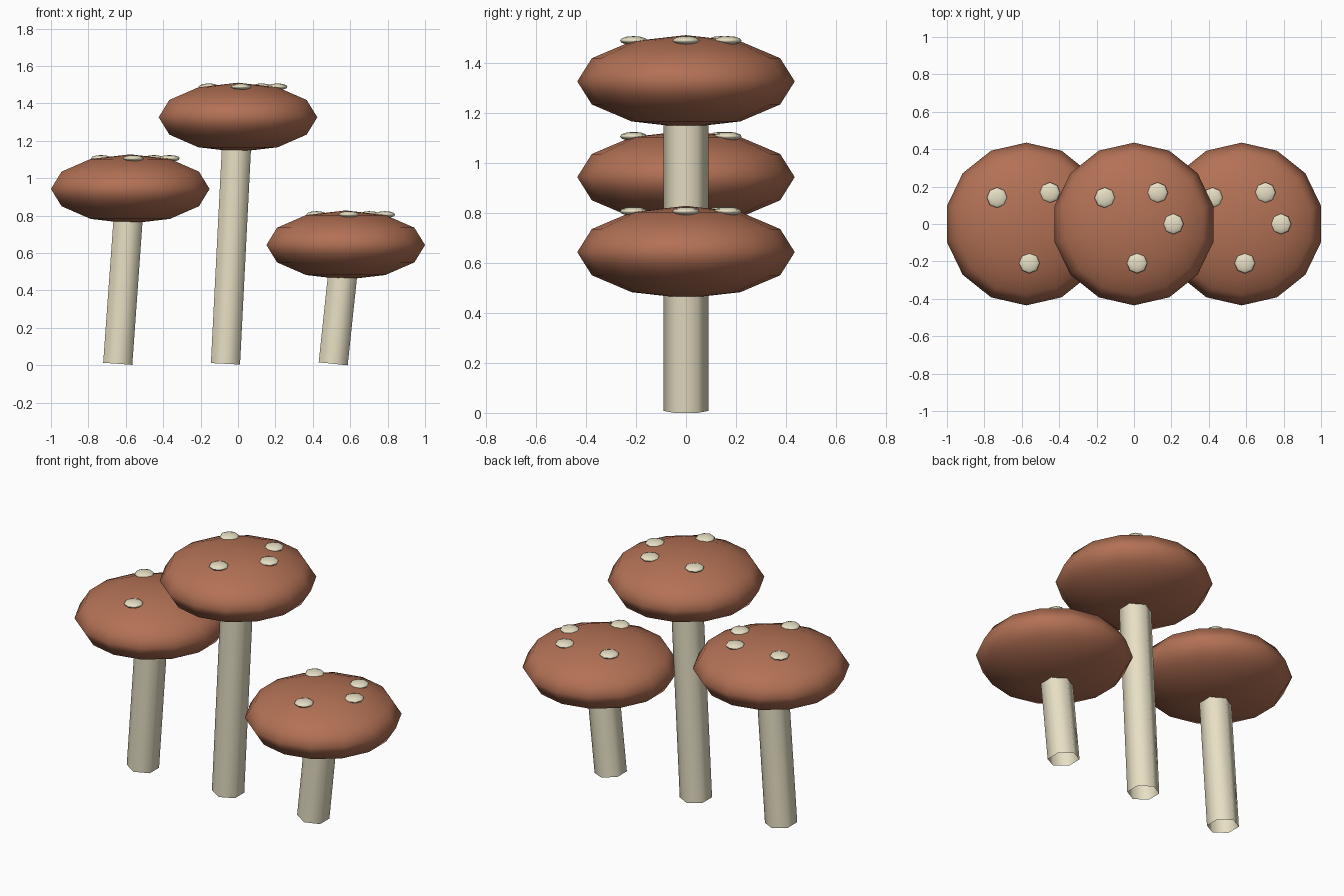
import bpy
from math import atan2, cos, hypot, radians, sin

if "Cube" in bpy.data.objects:
    bpy.data.objects.remove(bpy.data.objects["Cube"])


def material(name, color):
    mat = bpy.data.materials.new(name)
    mat.diffuse_color = (*color, 1)
    mat.use_nodes = True
    mat.node_tree.nodes["Principled BSDF"].inputs["Base Color"].default_value = mat.diffuse_color
    return mat


def finish(name, mat):
    obj = bpy.context.object
    obj.name = name
    obj.data.materials.append(mat)
    bpy.ops.object.shade_smooth()
    return obj


def ellipsoid(name, loc, radius, height, segments, rings, mat):
    bpy.ops.mesh.primitive_uv_sphere_add(segments=segments, ring_count=rings, radius=1, location=loc)
    finish(name, mat).scale = (radius, radius, height)


BROWN = material("cap_brown", (0.45, 0.165, 0.09))
CREAM = material("stem_cream", (0.80, 0.74, 0.55))
SPOT_ANGLES = (0, 53, 138, 274.5)
LEAN, FOOT = 0.067, 0.008


def mushroom(side, x, z):
    # leaning open six-sided stem, running from the ground into the cap centre
    rise = z - FOOT
    bpy.ops.mesh.primitive_cylinder_add(
        vertices=6, radius=0.09, depth=hypot(LEAN, rise), end_fill_type='NOTHING',
        location=(x - LEAN / 2, 0, FOOT + rise / 2), rotation=(0, atan2(LEAN, rise), 0))
    finish(side + "_stem", CREAM)

    # flattened cap
    ellipsoid(side + "_cap", (x, 0, z), 0.435, 0.185, 14, 6, BROWN)

    # raised spots on top of the cap
    for i, deg in enumerate(SPOT_ANGLES):
        a = radians(deg)
        loc = (x + 0.21 * cos(a), 0.21 * sin(a), z + 0.163)
        ellipsoid(f"{side}_spot_{i + 1}", loc, 0.055, 0.018, 8, 6, CREAM)


mushroom("left", -0.576, 0.943)
mushroom("middle", 0, 1.326)
mushroom("right", 0.576, 0.643)
